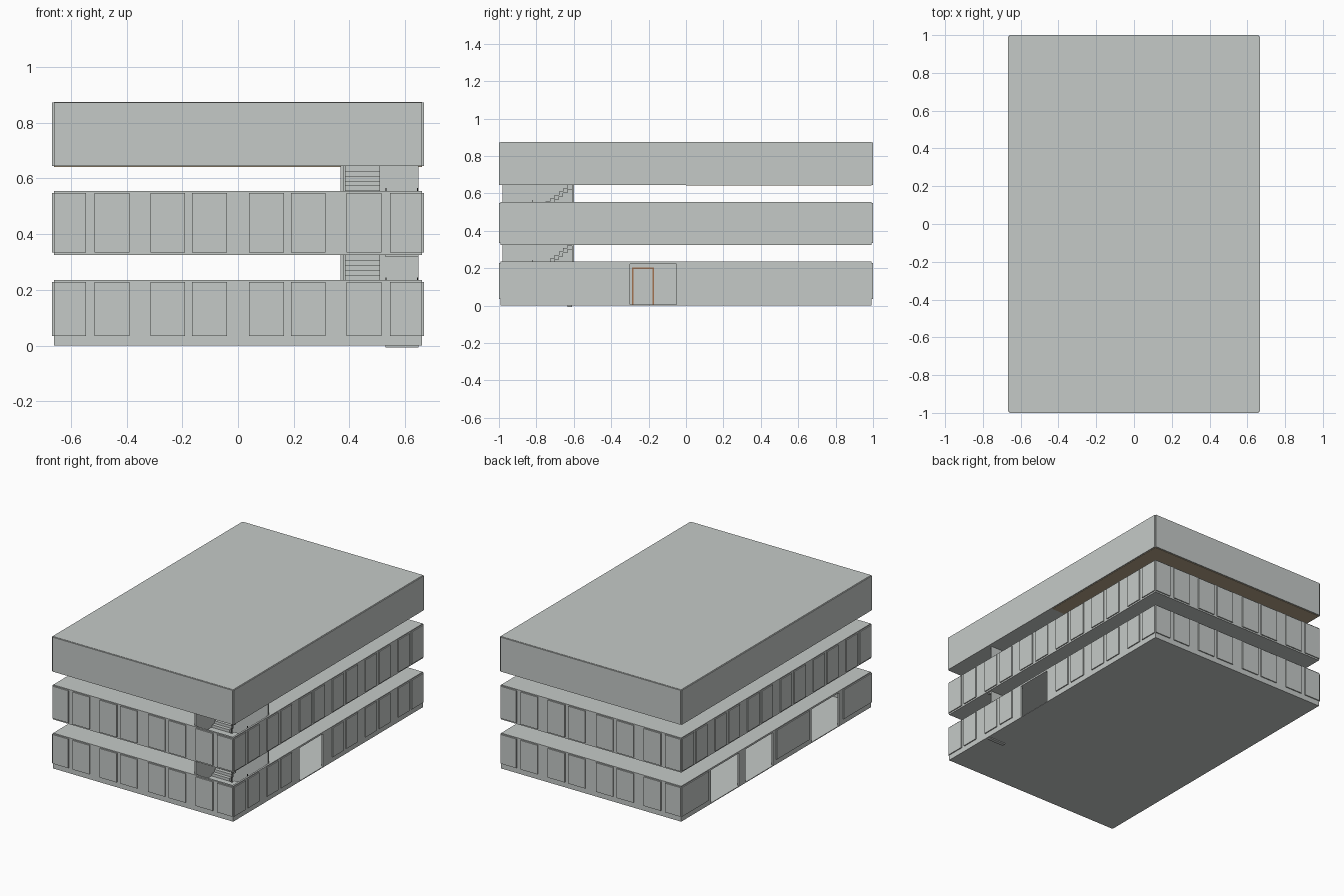
import bpy
import bmesh

cube = bpy.data.objects.get("Cube")
if cube:
    bpy.data.objects.remove(cube, do_unlink=True)


def material(name, rgb):
    m = bpy.data.materials.new(name)
    m.use_nodes = True
    m.diffuse_color = (*rgb, 1)
    m.node_tree.nodes["Principled BSDF"].inputs["Base Color"].default_value = (*rgb, 1)
    return m


GREY = material("concrete_grey", (0.56, 0.59, 0.575))
BROWN = material("soffit_brown", (0.46, 0.37, 0.25))
WOOD = material("door_frame_brown", (0.36, 0.17, 0.08))
DARK = material("railing_dark", (0.05, 0.05, 0.05))


def build(name, boxes, mat=GREY):
    """One object made of boxes, each given as (x0, x1, y0, y1, z0, z1)."""
    bm = bmesh.new()
    for x0, x1, y0, y1, z0, z1 in boxes:
        for v in bmesh.ops.create_cube(bm, size=1)["verts"]:
            v.co.x = x0 if v.co.x < 0 else x1
            v.co.y = y0 if v.co.y < 0 else y1
            v.co.z = z0 if v.co.z < 0 else z1
    me = bpy.data.meshes.new(name)
    bm.to_mesh(me)
    bm.free()
    me.materials.append(mat)
    ob = bpy.data.objects.new(name, me)
    bpy.context.collection.objects.link(ob)
    return ob


# Main dimensions: half width, half depth, wall thickness, cladding thickness
W, D, T, P = 0.66, 0.993, 0.012, 0.007
STOREY, BAND, SLAB = 0.32, 0.235, 0.012
STAIR_X, STAIR_Y = 0.38, -0.6


def mirrored(spans):
    return spans + [(-b, -a) for a, b in spans]


END_SPANS = mirrored([(0.04, 0.165), (0.19, 0.315), (0.39, 0.515), (0.545, W)])
SIDE_SPANS = mirrored([(0.04, 0.155), (0.185, 0.305), (0.385, 0.5),
                       (0.53, 0.645), (0.73, 0.845), (0.87, D - 0.003)])
GATES_RIGHT = [(-0.3, -0.05)]
GATES_LEFT = [(-0.66, -0.37), (0.03, 0.32), (0.385, 0.68)]
WIDE_SPANS = [(-D, -0.7), (-0.34, 0.0), (0.71, D)]


def side_wall(sign, z0, z1, gates):
    """Long wall split around its gateways, with a thin lintel over each."""
    x0, x1 = sorted((sign * W, sign * (W - T)))
    cuts = [-D] + [v for gate in gates for v in gate] + [D]
    boxes = [(x0, x1, a, b, z0, z1) for a, b in zip(cuts[::2], cuts[1::2])]
    boxes += [(x0, x1, a, b, z1 - SLAB, z1) for a, b in gates]
    return boxes


def side_panels(sign, spans, z0, z1):
    x0, x1 = sorted((sign * W, sign * (W + P)))
    return [(x0, x1, a, b, z0, z1) for a, b in spans]


def end_panels(sign, spans, z0, z1):
    y0, y1 = sorted((sign * D, sign * (D + P)))
    return [(a, b, y0, y1, z0, z1) for a, b in spans]


# Two storeys: floor, walls, top deck with a stair opening, cladding panels
for level, label in enumerate(("ground", "upper")):
    z0 = STOREY * level + (0.005 if level else 0)
    z1 = STOREY * level + BAND
    gates_r = [] if level else GATES_RIGHT
    gates_l = [] if level else GATES_LEFT

    build(label + "_floor", [(-W, W, -D, D, z0, z0 + 0.005)])
    build(label + "_walls",
          side_wall(1, z0, z1, gates_r) + side_wall(-1, z0, z1, gates_l)
          + [(-W + T, W - T, -D, -D + T, z0, z1), (-W + T, W - T, D - T, D, z0, z1)])
    build(label + "_deck",
          [(-W + T, W - T, STAIR_Y, D - T, z1 - SLAB, z1),
           (-W + T, STAIR_X, -D + T, STAIR_Y, z1 - SLAB, z1)])

    p0, p1 = STOREY * level + 0.035, z1 - 0.007
    spans_r = [s for s in SIDE_SPANS
               if not any(s[0] < b and s[1] > a for a, b in gates_r)]
    spans_l = SIDE_SPANS if level else WIDE_SPANS
    if level:
        p0 = z0 + 0.01
    build(label + "_panels",
          side_panels(1, spans_r, p0, p1) + side_panels(-1, spans_l, p0, p1)
          + end_panels(1, END_SPANS, p0, p1) + end_panels(-1, END_SPANS, p0, p1))

    # Stair enclosure walls reach the slab above
    top = STOREY * (level + 1) + 0.005
    build(label + "_stair_walls",
          [(STAIR_X - 0.012, STAIR_X, -D + T, STAIR_Y, z0, top),
           (STAIR_X, W - T, STAIR_Y - 0.01, STAIR_Y, z0, top)])

    # Half-turn stair: up towards the front, then back from the landing
    steps = 9
    rise = (top - z0) / (2 * steps)
    y_back, y_land = STAIR_Y - 0.01, -0.82
    run = (y_back - y_land) / steps
    mid = z0 + rise * steps
    flights = [(0.53, W - T, -D + T, y_land, mid - 0.02, mid),
               (STAIR_X, 0.53, -D + T, y_land, mid - 0.02, mid)]
    for i in range(steps):
        lower, upper = z0 + rise * (i + 1), mid + rise * (i + 1)
        yb, yf = y_back - run * i, y_land + run * i
        flights.append((0.53, W - T, yb - run, yb, lower - 0.025, lower))
        flights.append((STAIR_X + 0.005, 0.51, yf, yf + run, upper - 0.025, upper))
    build(label + "_stairs", flights)

    # Handrail posts on the landing
    build(label + "_stair_rail",
          [(x, x + 0.004, y_land - 0.004, y_land, mid, z1 + 0.01)
           for x in (0.53, W - T - 0.005)], DARK)

# Roof block with one cladding sheet on each side
R0, R1 = 2 * STOREY + 0.005, 0.875
build("roof_block", [(-W, W, -D, D, R0, R1)])
build("roof_cladding",
      [b for s in (-1, 1) for b in
       side_panels(s, [(-D, D)], R0, R1 - 0.002) + end_panels(s, [(-W, W)], R0, R1 - 0.002)])
build("roof_soffit", [(-W, W, 0.0, D, R0 - 0.003, R0 + 0.001)], BROWN)

# Door with its frame on the inner face of the far wall
X0 = -W + T
build("inner_door", [(X0, X0 + 0.004, -0.28, -0.18, 0.005, 0.195),
                     (X0, X0 + 0.007, -0.28, -0.18, 0.005, 0.045)])
build("inner_door_frame",
      [(X0, X0 + 0.008, -0.29, -0.28, 0.005, 0.205),
       (X0, X0 + 0.008, -0.18, -0.17, 0.005, 0.205),
       (X0, X0 + 0.008, -0.28, -0.18, 0.195, 0.205)], WOOD)
